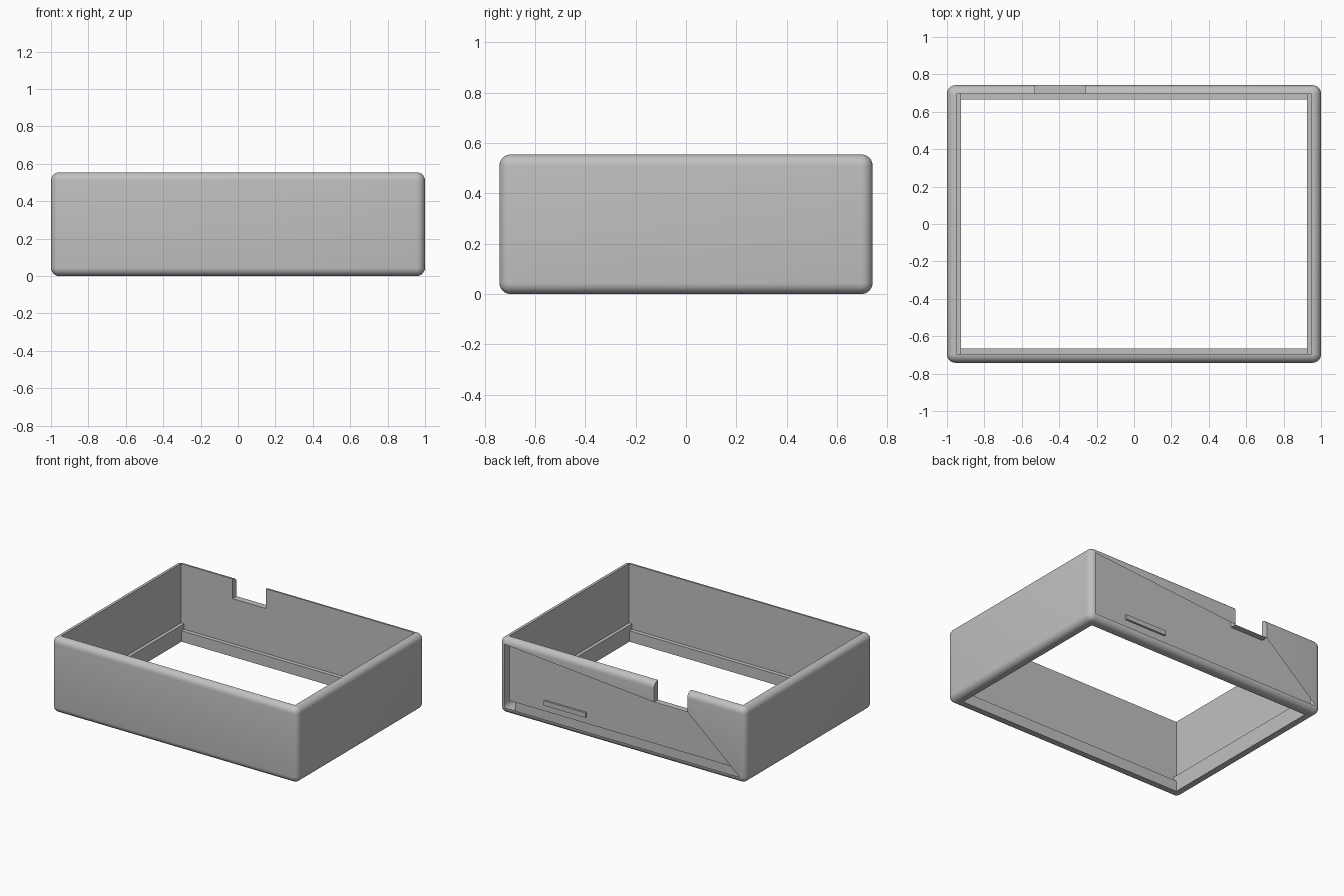
import bpy, bmesh, math
from mathutils import Vector

if "Cube" in bpy.data.objects:
    bpy.data.objects.remove(bpy.data.objects["Cube"])

HX, HY, H, R = 1.0, 0.742, 0.555, 0.045   # outer half sizes, height, edge radius
IX, IY = 0.95, 0.695                      # inner wall
LX, LY = 0.925, 0.665                     # inner edge of bottom ledge
ZS, ZL = 0.12, 0.08                       # ledge heights: short sides, long sides
NA, NB, NZ = -0.53, -0.26, 0.41           # notch ends and floor

grey = bpy.data.materials.new("plain grey")
grey.diffuse_color = (0.53, 0.53, 0.53, 1)
grey.use_nodes = True
grey.node_tree.nodes["Principled BSDF"].inputs["Base Color"].default_value = grey.diffuse_color


def finish(bm, name):
    bmesh.ops.remove_doubles(bm, verts=bm.verts, dist=0.0005)
    bmesh.ops.recalc_face_normals(bm, faces=bm.faces)
    me = bpy.data.meshes.new(name)
    bm.to_mesh(me)
    bm.free()
    ob = bpy.data.objects.new(name, me)
    bpy.context.collection.objects.link(ob)
    me.materials.append(grey)
    bpy.context.view_layer.objects.active = ob
    ob.select_set(True)
    bpy.ops.object.shade_smooth_by_angle(angle=math.radians(30))
    ob.select_set(False)
    return ob


def face(bm, pts):
    return bm.faces.new([bm.verts.new(p) for p in pts])


def ring(bm, hx, hy, r, z, n=6):
    """Rounded rectangle loop at height z."""
    out = []
    for q, (sx, sy) in enumerate([(1, 1), (-1, 1), (-1, -1), (1, -1)]):
        for i in range(n + 1):
            a = math.pi / 2 * (q + i / n)
            out.append(bm.verts.new((sx * (hx - r) + r * math.cos(a),
                                     sy * (hy - r) + r * math.sin(a), z)))
    return out


# Half profile of the rounded edge: (inset, height from the edge)
steps = [math.pi / 2 * i / 6 for i in range(7)]
arc = [(R * (1 - math.cos(t)), R * (1 - math.sin(t))) for t in steps]

# Frame: outer skin with rounded edges
bm = bmesh.new()
loops = [ring(bm, LX, LY, 0, 0)]
loops += [ring(bm, HX - i, HY - i, R - i, z) for i, z in reversed(arc)]
loops += [ring(bm, HX - i, HY - i, R - i, H - z) for i, z in arc]
loops.append(ring(bm, IX, IY, 0, H))
for a, b in zip(loops, loops[1:]):
    for k in range(len(a)):
        m = (k + 1) % len(a)
        bm.faces.new((a[k], a[m], b[m], b[k]))

# Inner walls and the bottom ledge, mirrored on both axes
for s in (1, -1):
    face(bm, [(-IX, s * IY, ZL), (IX, s * IY, ZL), (IX, s * IY, H), (-IX, s * IY, H)])
    face(bm, [(s * IX, -IY, ZS), (s * IX, IY, ZS), (s * IX, IY, H), (s * IX, -IY, H)])
    face(bm, [(s * LX, -IY, ZS), (s * LX, IY, ZS), (s * IX, IY, ZS), (s * IX, -IY, ZS)])
    face(bm, [(s * LX, -LY, 0), (s * LX, LY, 0), (s * LX, LY, ZL), (s * LX, IY, ZL),
              (s * LX, IY, ZS), (s * LX, -IY, ZS), (s * LX, -IY, ZL), (s * LX, -LY, ZL)])
    face(bm, [(-LX, s * LY, ZL), (LX, s * LY, ZL), (LX, s * IY, ZL), (-LX, s * IY, ZL)])
    face(bm, [(-LX, s * LY, 0), (LX, s * LY, 0), (LX, s * LY, ZL), (-LX, s * LY, ZL)])
bmesh.ops.remove_doubles(bm, verts=bm.verts, dist=0.0005)

# Open the large flat back panel
back = [f for f in bm.faces if f.calc_center_median().y > HY - 0.001 and f.calc_area() > 0.3]
bmesh.ops.delete(bm, geom=back, context='FACES')

# Notch in the back wall
for co, no in (((NA, 0, 0), (1, 0, 0)), ((NB, 0, 0), (1, 0, 0)), ((0, 0, NZ), (0, 0, 1))):
    fs = [f for f in bm.faces if f.calc_center_median().y > LY + 0.005
          and abs(f.calc_center_median().x) < 0.9]
    geom = set(fs)
    for f in fs:
        geom.update(f.edges)
        geom.update(f.verts)
    bmesh.ops.bisect_plane(bm, geom=list(geom), plane_co=co, plane_no=no)
gone = []
for f in bm.faces:
    c = f.calc_center_median()
    if NA < c.x < NB and c.z > NZ and c.y > LY:
        gone.append(f)
bmesh.ops.delete(bm, geom=gone, context='FACES')
for x in (NA, NB):
    face(bm, [(x, IY, NZ), (x, HY, NZ)] + [(x, HY - i, H - z) for i, z in arc] + [(x, IY, H)])
face(bm, [(NA, IY, NZ), (NB, IY, NZ), (NB, HY, NZ), (NA, HY, NZ)])

# Remaining pieces of the back panel beside the notch
ex, et = HX - R, H - R
face(bm, [(ex, HY, et), (NB, HY, et), (NB, HY, NZ)])
face(bm, [(NA, HY, et), (-ex, HY, et), (-ex, HY, R), (NA, HY, NZ)])
finish(bm, "frame")

# Small raised bar inside the open back
bm = bmesh.new()
bmesh.ops.create_cube(bm, size=1)
for v in bm.verts:
    v.co = Vector((0.49 + v.co.x * 0.34, IY + 0.008 + v.co.y * 0.014, 0.145 + v.co.z * 0.035))
finish(bm, "back_bar")
